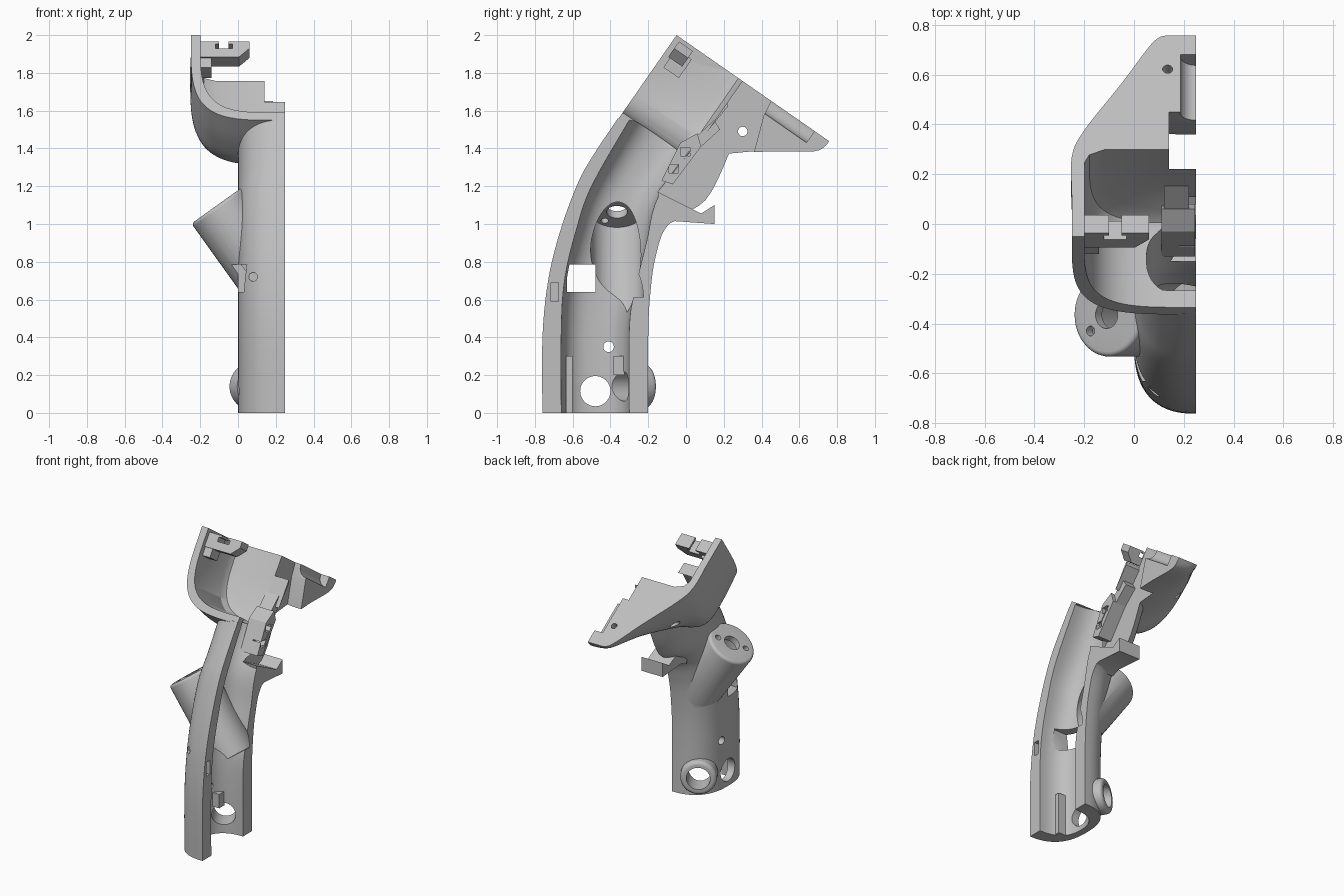
import bpy, bmesh, math
from mathutils import Vector

if "Cube" in bpy.data.objects:
    bpy.data.objects.remove(bpy.data.objects["Cube"], do_unlink=True)

GREY = (0.52, 0.52, 0.52, 1)
grey = bpy.data.materials.new("plain_grey")
grey.use_nodes = True
grey.diffuse_color = GREY
grey.node_tree.nodes["Principled BSDF"].inputs["Base Color"].default_value = GREY

SPLIT = 0.25                      # parting plane of the half shell
ACROSS = Vector((1, 0, 0))
REAR = Vector((0, .82, -.57))     # head frame: rearward along the sloping top
DOWN = Vector((0, -.57, -.82))    # head frame: down from the sloping top
HEAD_CORNER = Vector((0, -.05, 2))


def add(name, bm):
    bmesh.ops.recalc_face_normals(bm, faces=bm.faces)
    mesh = bpy.data.meshes.new(name)
    bm.to_mesh(mesh)
    bm.free()
    mesh.materials.append(grey)
    ob = bpy.data.objects.new(name, mesh)
    bpy.context.collection.objects.link(ob)
    return ob


def loft(name, sections):
    bm = bmesh.new()
    rings = [[bm.verts.new(p) for p in section] for section in sections]
    count = len(rings[0])
    for a, b in zip(rings, rings[1:]):
        for i in range(count):
            j = (i + 1) % count
            bm.faces.new((a[i], a[j], b[j], b[i]))
    bm.faces.new(rings[0])
    bm.faces.new(rings[-1])
    return add(name, bm)


def prism(name, outline, x_from, x_to):
    return loft(name, [[(x, y, z) for y, z in outline] for x in (x_from, x_to)])


def block(name, low, high, x_from, x_to):
    (y0, z0), (y1, z1) = low, high
    return prism(name, [(y0, z0), (y1, z0), (y1, z1), (y0, z1)], x_from, x_to)


def cylinder(name, start, axis, length, radius, bevel=0):
    """Round bar whose starting end may be rounded over."""
    turn = axis.normalized().to_track_quat('Z', 'Y')
    profile = [(radius, 0)]
    if bevel:
        angles = [math.pi / 2 * k / 5 for k in range(6)]
        profile = [(radius - bevel * (1 - math.sin(a)), bevel * (1 - math.cos(a))) for a in angles]
    profile.append((radius, length))
    spokes = [math.tau * k / 48 for k in range(48)]
    return loft(name, [[start + turn @ Vector((r * math.cos(a), r * math.sin(a), h))
                        for a in spokes] for r, h in profile])


def boolean(target, tool, operation):
    mod = target.modifiers.new("bool", 'BOOLEAN')
    mod.operation, mod.object, mod.solver = operation, tool, 'EXACT'
    bpy.context.view_layer.update()
    graph = bpy.context.evaluated_depsgraph_get()
    mesh = bpy.data.meshes.new_from_object(target.evaluated_get(graph))
    target.modifiers.clear()
    target.data = mesh
    bpy.data.objects.remove(tool, do_unlink=True)


def smooth(stations, steps=5):
    """Catmull-Rom interpolation of the stations."""
    result = []
    last = len(stations) - 1
    for i in range(last):
        near = [stations[min(max(i + k, 0), last)] for k in (-1, 0, 1, 2)]
        for k in range(steps):
            t = k / steps
            result.append([b + t / 2 * (c - a + t * (2 * a - 5 * b + 4 * c - d
                          + t * (3 * b - a - 3 * c + d))) for a, b, c, d in zip(*near)])
    return result + [stations[-1]]


def oval(angle, power):
    """Unit superellipse point."""
    c, s = math.cos(angle), math.sin(angle)
    return math.copysign(abs(c) ** (2 / power), c), max(s, 0) ** (2 / power)


def grip(name, stations, half, x_end):
    """Half-oval sections between a front point and a back point."""
    sections = []
    for front_y, front_z, back_y, back_z in smooth(stations):
        front, back = Vector((0, front_y, front_z)), Vector((0, back_y, back_z))
        centre, reach = (front + back) / 2, (front - back) / 2
        section = [front + ACROSS * x_end]
        for k in range(33):
            u, v = oval(math.pi * k / 32, 2.5)
            section.append(centre + reach * u + ACROSS * (SPLIT - half * v))
        sections.append(section + [back + ACROSS * x_end])
    return loft(name, sections)


def head_pt(x, w, d):
    return HEAD_CORNER + ACROSS * x + REAR * w + DOWN * d


def bowl(name, stations, top, x_end):
    """Half-U sections: rearward position, half width, depth, squareness."""
    sections = []
    for w, half, depth, power in stations:
        section = [head_pt(x_end, w, top), head_pt(SPLIT - half, w, top)]
        for k in range(1, 25):
            u, v = oval(math.pi / 2 * k / 24, power)
            section.append(head_pt(SPLIT - half * max(u, 0), w, depth * v))
        sections.append(section + [head_pt(x_end, w, depth)])
    return loft(name, sections)


def head_block(name, xs, ws, ds, chamfer=0):
    (x0, x1), (d0, d1) = xs, ds
    outline = [(x0, d0), (x1, d0), (x1, d1), (x0, d1)]
    if chamfer:
        outline[2:3] = [(x1, d1 - chamfer), (x1 - chamfer, d1)]
    return loft(name, [[head_pt(x, w, d) for x, d in outline] for w in ws])


# outer skin: curved grip and flared head
shell = grip("half_shell", [(-.76, 0, -.2, 0), (-.76, .4, -.2, .4), (-.73, .7, -.19, .62),
             (-.67, .95, -.16, .83), (-.58, 1.2, -.09, 1), (-.5, 1.35, .12, 1.12),
             (-.36, 1.56, .25, 1.38)], SPLIT, .31)
head_shape = [(0, .5, .55, 4), (.2, .5, .58, 4), (.39, .5, .57, 3.6), (.52, .45, .42, 3),
              (.75, .3, .23, 2.4), (.95, .175, .09, 2.2), (.985, .12, .02, 2)]
boolean(shell, bowl("head", smooth(head_shape), 0, .33), 'UNION')

# slanted side boss and bottom ring boss
boss, boss_axis = Vector((-.11, -.365, 1.1)), Vector((.58, 0, -.81))
boss_up, sideways = Vector((.81, 0, .58)), Vector((0, 1, 0))
boolean(shell, cylinder("boss", boss, boss_axis, .58, .168, .02), 'UNION')
ring, ring_axis = Vector((.05, -.21, .14)), Vector((.5, -.87, 0))
boolean(shell, cylinder("ring", ring, ring_axis, .1, .12, .025), 'UNION')


def cut(tool):
    boolean(shell, tool, 'DIFFERENCE')


# hollow interior
cut(grip("grip_cavity", [(-.66, -.05, -.3, -.05), (-.66, .45, -.3, .45), (-.64, .72, -.27, .65),
         (-.58, .97, -.21, .9), (-.5, 1.2, -.14, 1.16), (-.3, 1.55, .09, 1.47)], .2, .36))
cut(bowl("head_cavity", [(-.05, .45, .5, 4), (.36, .45, .5, 4), (.4, .43, .48, 4),
         (.425, .37, .43, 3.5)], -.1, .4))
cut(cylinder("boss_cavity", boss + boss_axis * .045, boss_axis, .56, .14))

# trigger opening and rear channel
cut(prism("trigger_gap", [(-.15, 1.17), (.22, 1.62), (.22, 1.9), (.5, 1.75), (.41, 1.57),
          (.36, 1.38), (.3, 1.2), (.16, 1.1), (.08, 1.05)], .14, .42))
cut(cylinder("rear_scoop", head_pt(SPLIT, .45, .01), REAR, .44, .065))

# holes through the side wall, front wall and rim
for y, z, radius in ((-.48, .115, .08), (-.41, .35, .028)):
    cut(cylinder("side_hole", Vector((-.2, y, z)), ACROSS, .35, radius))
cut(cylinder("plate_hole", Vector((-.3, .3, 1.49)), ACROSS, .5, .025))
cut(block("window", (-.63, .64), (-.48, .785), -.2, .16))
cut(cylinder("ring_hole", ring - ring_axis * .1, ring_axis, .3, .078))
cut(cylinder("front_hole", Vector((.08, -.9, .72)), sideways, .25, .023))
cut(block("edge_slot", (-.715, .59), (-.675, .69), .2, .4))
cut(cylinder("rim_hole", head_pt(.135, .82, -.05), DOWN, .12, .02))

# holes in the boss end plate
for side, radius in ((0, .055), (-1, .02), (1, .02)):
    cut(cylinder("boss_hole", boss + side * (boss_up * .08 + sideways * .065) - boss_axis * .1,
                 boss_axis, .2, radius))
cut(block("parting_cut", (-2, -1), (2, 3), SPLIT, 1))

# tab under the trigger opening
tab = prism("trigger_tab", [(-.12, .99), (-.06, 1.015), (.15, 1), (.15, 1.1), (.08, 1.055),
            (-.15, 1.17)], .08, SPLIT)

# clip standing on the inner plate
clip = prism("clip_lower", [(-.13, 1.23), (-.03, 1.43), (.06, 1.48), (.08, 1.41), (-.07, 1.21)],
             .11, .245)
for y, z in ((-.07, 1.29), (-.01, 1.38)):
    notch = block("clip_notch", (y - .02, z - .02), (y + .03, z + .025), .18, .3)
    boolean(clip, notch, 'DIFFERENCE')
clip_top = prism("clip_upper", [(.04, 1.45), (.15, 1.55), (.18, 1.5), (.07, 1.4)], .12, .22)

# upper bracket with its stepped notch and stalk
bracket = head_block("upper_bracket", (-.21, .06), (.03, .12), (.02, .12), .055)
for xs, ds in (((-.12, -.03), (.035, .065)), ((-.1, -.05), (-.05, .05))):
    boolean(bracket, head_block("bracket_notch", xs, (-.1, .2), ds), 'DIFFERENCE')
stalk = head_block("bracket_stalk", (-.21, -.14), (.04, .14), (.06, .18))

# stiffening ribs inside the grip
rib = block("inner_rib", (-.635, 0), (-.6, .3), .06, .14)
post = block("inner_post", (-.385, .2), (-.325, .3), .05, .12)

# crisp edges, smooth curves
bpy.ops.object.select_all(action='DESELECT')
for ob in (shell, tab, clip, clip_top, bracket, stalk, rib, post):
    ob.select_set(True)
bpy.context.view_layer.objects.active = shell
bpy.ops.object.shade_smooth_by_angle(angle=math.radians(30))
